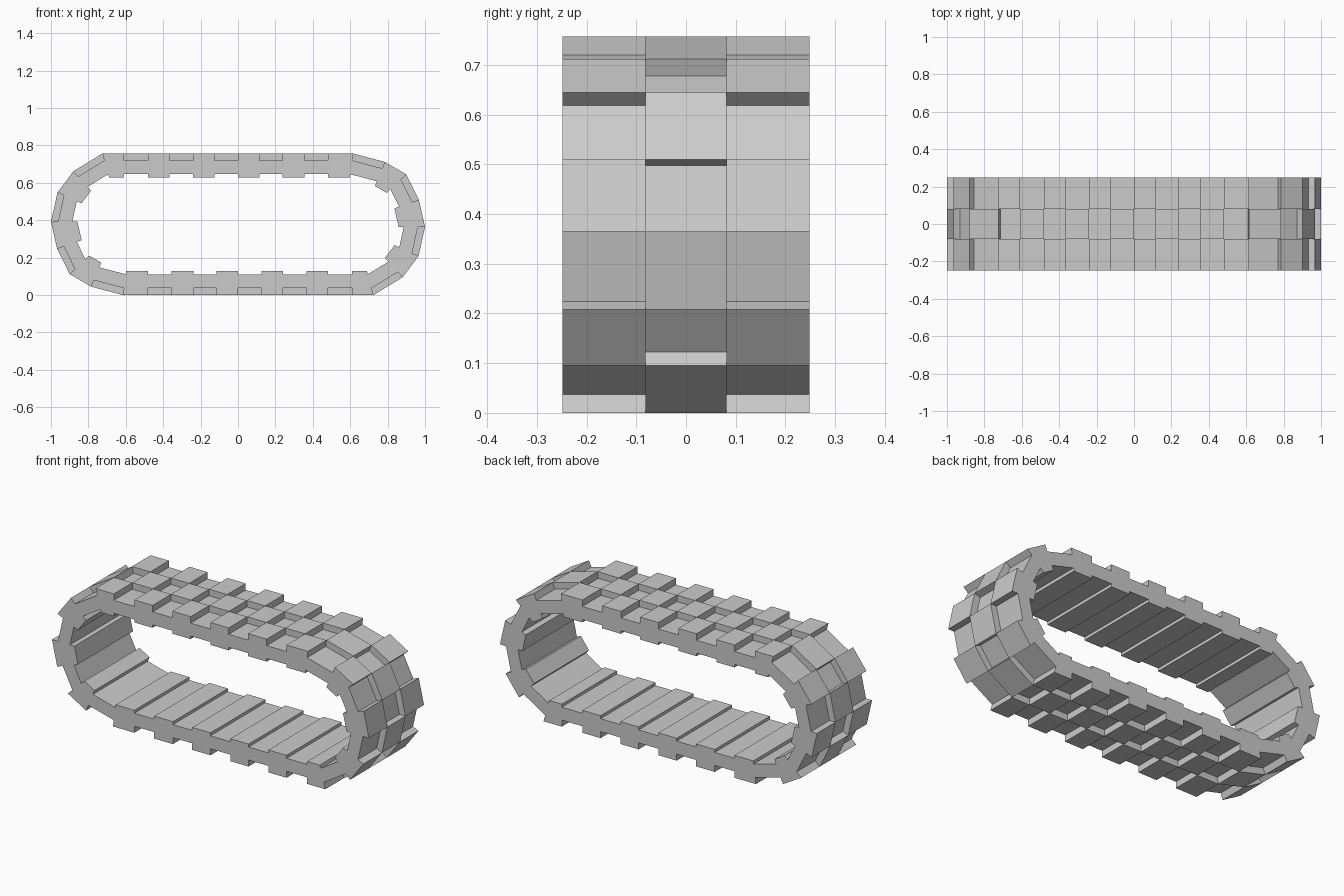
import bpy, bmesh
from mathutils import Vector

if "Cube" in bpy.data.objects:
    bpy.data.objects.remove(bpy.data.objects["Cube"])

H = 0.757                       # overall height
Y = [-0.248, -0.081, 0.081, 0.248]   # three pad columns across the width
LOW = 0.037                     # depth of the notches between pads

# Outer path: top run and right end; the rest is the same turned by 180 degrees
half = [(x, H) for x in (-.725, -.61, -.48, -.365, -.24, -.125, 0, .115, .237, .355, .48, .615)]
half += [(.785, .712), (.90, .645), (.967, .51), (1, .365), (.965, .208), (.88, .095)]
path = [Vector(p) for p in half] + [Vector((-x, H - z)) for x, z in half]
n = len(path)


def inward(i):
    """Mitred inward direction at a path node."""
    a = (path[i] - path[i - 1]).normalized()
    b = (path[(i + 1) % n] - path[i]).normalized()
    na, nb = Vector((a.y, -a.x)), Vector((b.y, -b.x))
    m = (na + nb).normalized()
    return m / m.dot(na)


dirs = [inward(i) for i in range(n)]


def outer_depth(i, col):
    # Side pads are raised on even links, centre pads on odd links
    raised = (i % 2 == 0) == (col != 1)
    return 0.0 if raised else LOW


def inner_depth(i):
    if i % 2:
        return 0.111
    return 0.128 if i % (n // 2) < 11 else 0.138


bm = bmesh.new()


def pt(i, depth, y):
    p = path[i % n] + dirs[i % n] * depth
    return (p.x, y, p.y)


def quad(*pts):
    bm.faces.new([bm.verts.new(p) for p in pts])


def step(i, d0, d1, y0, y1):
    """Wall across the path where the depth changes at node i."""
    if abs(d0 - d1) > 1e-6:
        quad(pt(i, d0, y0), pt(i, d0, y1), pt(i, d1, y1), pt(i, d1, y0))


for i in range(n):
    j, prev = i + 1, (i - 1) % n
    # Outer pads and their end walls
    for c in range(3):
        d, y0, y1 = outer_depth(i, c), Y[c], Y[c + 1]
        quad(pt(i, d, y0), pt(j, d, y0), pt(j, d, y1), pt(i, d, y1))
        step(i, outer_depth(prev, c), d, y0, y1)
    # Walls between neighbouring columns
    for y in Y[1:3]:
        quad(pt(i, 0, y), pt(j, 0, y), pt(j, LOW, y), pt(i, LOW, y))
    # Inner ridges, one piece per link across each column
    d = inner_depth(i)
    for c in range(3):
        quad(pt(i, d, Y[c]), pt(i, d, Y[c + 1]), pt(j, d, Y[c + 1]), pt(j, d, Y[c]))
        step(i, inner_depth(prev), d, Y[c], Y[c + 1])
    # Side faces
    for c, y in ((0, Y[0]), (2, Y[3])):
        o = outer_depth(i, c)
        quad(pt(i, o, y), pt(j, o, y), pt(j, d, y), pt(i, d, y))

bmesh.ops.remove_doubles(bm, verts=bm.verts, dist=1e-5)
bmesh.ops.recalc_face_normals(bm, faces=bm.faces)
mesh = bpy.data.meshes.new("track_belt")
bm.to_mesh(mesh)
bm.free()
belt = bpy.data.objects.new("track_belt", mesh)
bpy.context.collection.objects.link(belt)
